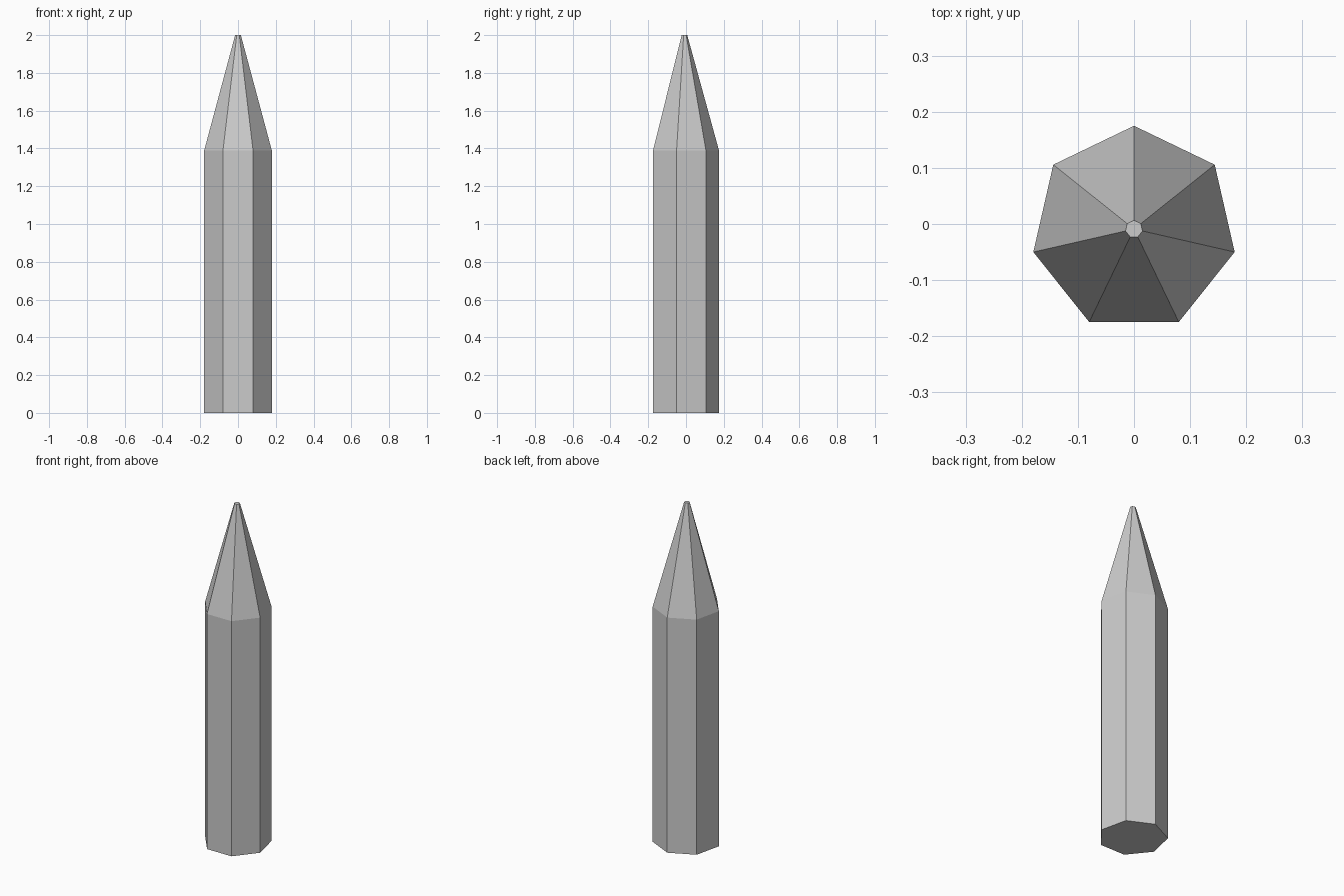
import bpy, bmesh
from math import sin, cos, pi

if "Cube" in bpy.data.objects:
    bpy.data.objects.remove(bpy.data.objects["Cube"])

SIDES = 7
CENTRE_Y = -0.009
# (radius, height) from the flat base to the blunt tip
PROFILE = [(0.184, 0.0), (0.184, 1.388), (0.0155, 2.0)]

bm = bmesh.new()

# Seven-sided rings, one corner pointing to the back
rings = []
for r, z in PROFILE:
    angles = [pi / 2 + 2 * pi * i / SIDES for i in range(SIDES)]
    rings.append([bm.verts.new((r * cos(a), r * sin(a) + CENTRE_Y, z)) for a in angles])

# Shaft and tapered point
for low, high in zip(rings, rings[1:]):
    for i in range(SIDES):
        j = (i + 1) % SIDES
        bm.faces.new((low[i], low[j], high[j], high[i]))

# Base and tip caps
bm.faces.new(rings[0][::-1])
bm.faces.new(rings[-1])

mesh = bpy.data.meshes.new("pointed_stake")
bm.to_mesh(mesh)
bm.free()
bpy.context.collection.objects.link(bpy.data.objects.new("pointed_stake", mesh))
